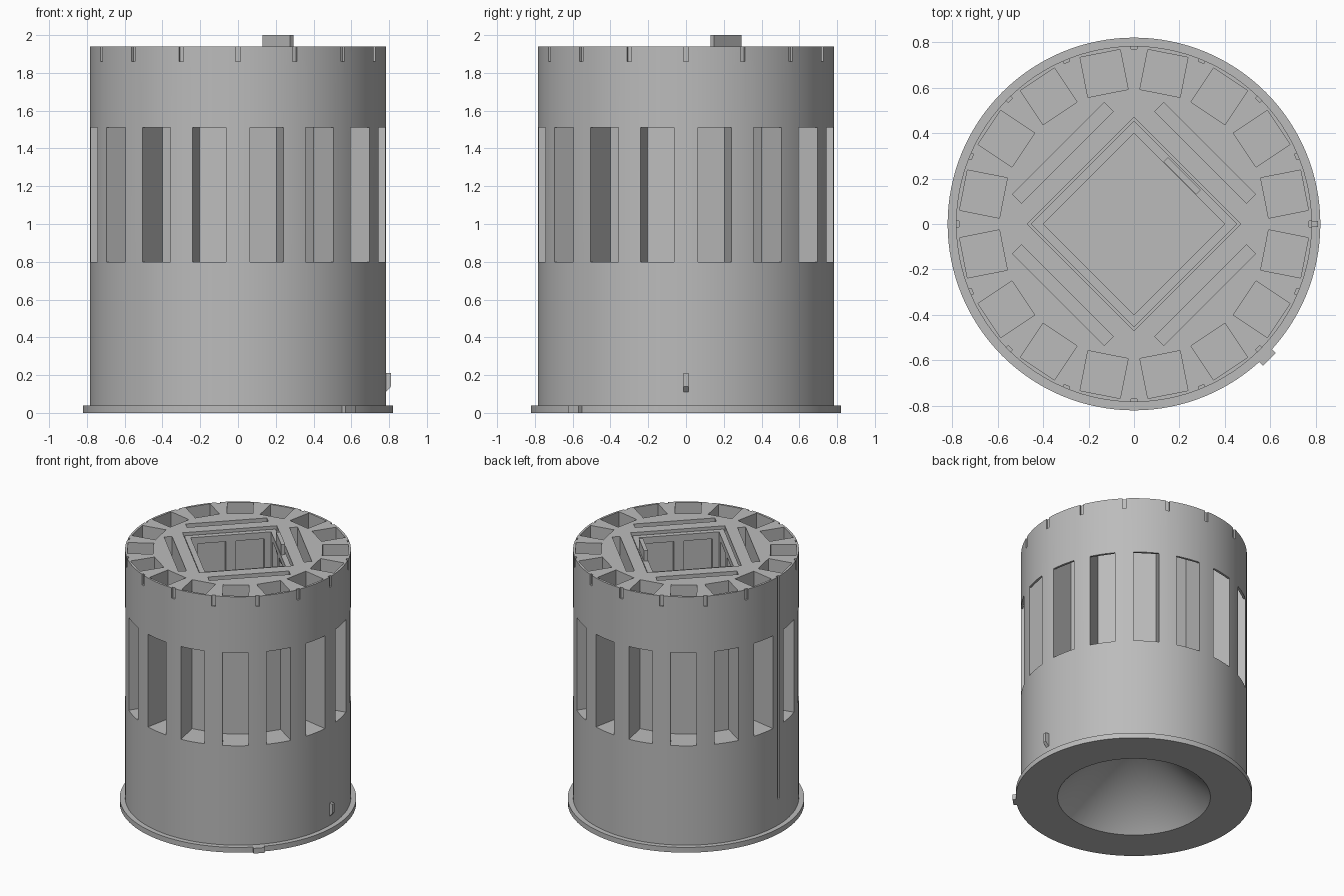
import bpy, bmesh, math
from mathutils import Matrix

cube = bpy.data.objects.get("Cube")
if cube:
    bpy.data.objects.remove(cube, do_unlink=True)

grey = bpy.data.materials.new("plain grey")
grey.use_nodes = True
COLOUR = (0.5, 0.5, 0.5, 1)
grey.diffuse_color = COLOUR
grey.node_tree.nodes["Principled BSDF"].inputs["Base Color"].default_value = COLOUR

R, TOP, FLOOR = 0.783, 1.94, 0.8


def make(name, bm):
    bmesh.ops.recalc_face_normals(bm, faces=bm.faces)
    mesh = bpy.data.meshes.new(name)
    bm.to_mesh(mesh)
    bm.free()
    mesh.materials.append(grey)
    obj = bpy.data.objects.new(name, mesh)
    bpy.context.collection.objects.link(obj)
    return obj


def prism(bm, profile, width, degrees, shift=0):
    """Radial (r, z) profile given a tangential width, turned about z."""
    turn = Matrix.Rotation(math.radians(degrees), 4, "Z")
    face = bm.faces.new([bm.verts.new((r, shift - width / 2, z)) for r, z in profile])
    ext = bmesh.ops.extrude_face_region(bm, geom=[face])["geom"]
    far = [v for v in ext if isinstance(v, bmesh.types.BMVert)]
    bmesh.ops.translate(bm, verts=far, vec=(0, width, 0))
    bmesh.ops.transform(bm, matrix=turn, verts=list(face.verts) + far)


def rect(r0, r1, z0, z1):
    return [(r0, z0), (r1, z0), (r1, z1), (r0, z1)]


def prisms(name, profile, width, angles, shifts=(0,)):
    bm = bmesh.new()
    for a in angles:
        for s in shifts:
            prism(bm, profile, width, a, s)
    return make(name, bm)


def cut(obj, cutter):
    cutter.hide_render = True
    mod = obj.modifiers.new("cut", "BOOLEAN")
    mod.operation, mod.solver, mod.object = "DIFFERENCE", "EXACT", cutter
    bpy.ops.object.select_all(action="DESELECT")
    obj.select_set(True)
    bpy.context.view_layer.objects.active = obj
    bpy.ops.object.modifier_apply(modifier=mod.name)
    bpy.data.objects.remove(cutter, do_unlink=True)


# Turned body with base flange and conical hollow underneath
bm = bmesh.new()
outline = [(0, 0.53), (0.53, 0), (0.82, 0), (0.82, 0.04), (R, 0.04), (R, TOP), (0, TOP)]
pts = [bm.verts.new((r, 0, z)) for r, z in outline]
edges = [bm.edges.new(p) for p in zip(pts, pts[1:])]
bmesh.ops.spin(bm, geom=pts + edges, cent=(0, 0, 0), axis=(0, 0, 1),
               angle=math.tau, steps=128, use_duplicate=False)
bmesh.ops.remove_doubles(bm, verts=bm.verts, dist=0.0001)
body = make("body", bm)

# Ring of pockets, open at the top and through the side windows
pocket = [(0.586, FLOOR), (0.9, FLOOR), (0.9, 1.51), (0.765, 1.51), (0.765, 2.1), (0.586, 2.1)]
cut(body, prisms("pockets", pocket, 0.18, [11.25 + 22.5 * i for i in range(16)]))

# Rim notches, with the left-hand one lengthened into a guide groove
cut(body, prisms("notches", rect(0.77, 0.9, 1.86, 2.1), 0.026,
                 [22.5 * i for i in range(16) if i != 8]))
cut(body, prisms("guide_groove", rect(0.77, 0.9, 0.24, 2.1), 0.026, [180]))

# Long slots and the square well
diagonals = [45 + 90 * i for i in range(4)]
cut(body, prisms("slots", rect(0.414, 0.47, FLOOR, 2.1), 0.572, diagonals))
cut(body, prisms("well", rect(-0.332, 0.332, FLOOR, 2.1), 0.664, [45]))

# Square sleeve in the well, with two openings in each wall
sleeve = prisms("sleeve", rect(-0.322, 0.322, FLOOR, 1.92), 0.644, [45])
cut(sleeve, prisms("sleeve_bore", rect(-0.283, 0.283, FLOOR - 0.1, 2.1), 0.566, [45]))
cut(sleeve, prisms("sleeve_openings", rect(0.25, 0.4, 0.95, 1.87), 0.2,
                   diagonals, (-0.135, 0.135)))

# Tabs and locating peg
prisms("top_tab", rect(0.286, 0.314, 1.85, 2.0), 0.205, [45])
prisms("flange_tab", rect(0.79, 0.842, 0, 0.04), 0.078, [-45])
prisms("side_peg", [(0.77, 0.11), (0.783, 0.11), (0.81, 0.14), (0.81, 0.21), (0.77, 0.21)],
       0.026, [0])

# Smooth round walls with crisp edges
bpy.ops.object.select_all(action="DESELECT")
body.select_set(True)
bpy.context.view_layer.objects.active = body
bpy.ops.object.shade_smooth_by_angle(angle=math.radians(25))
